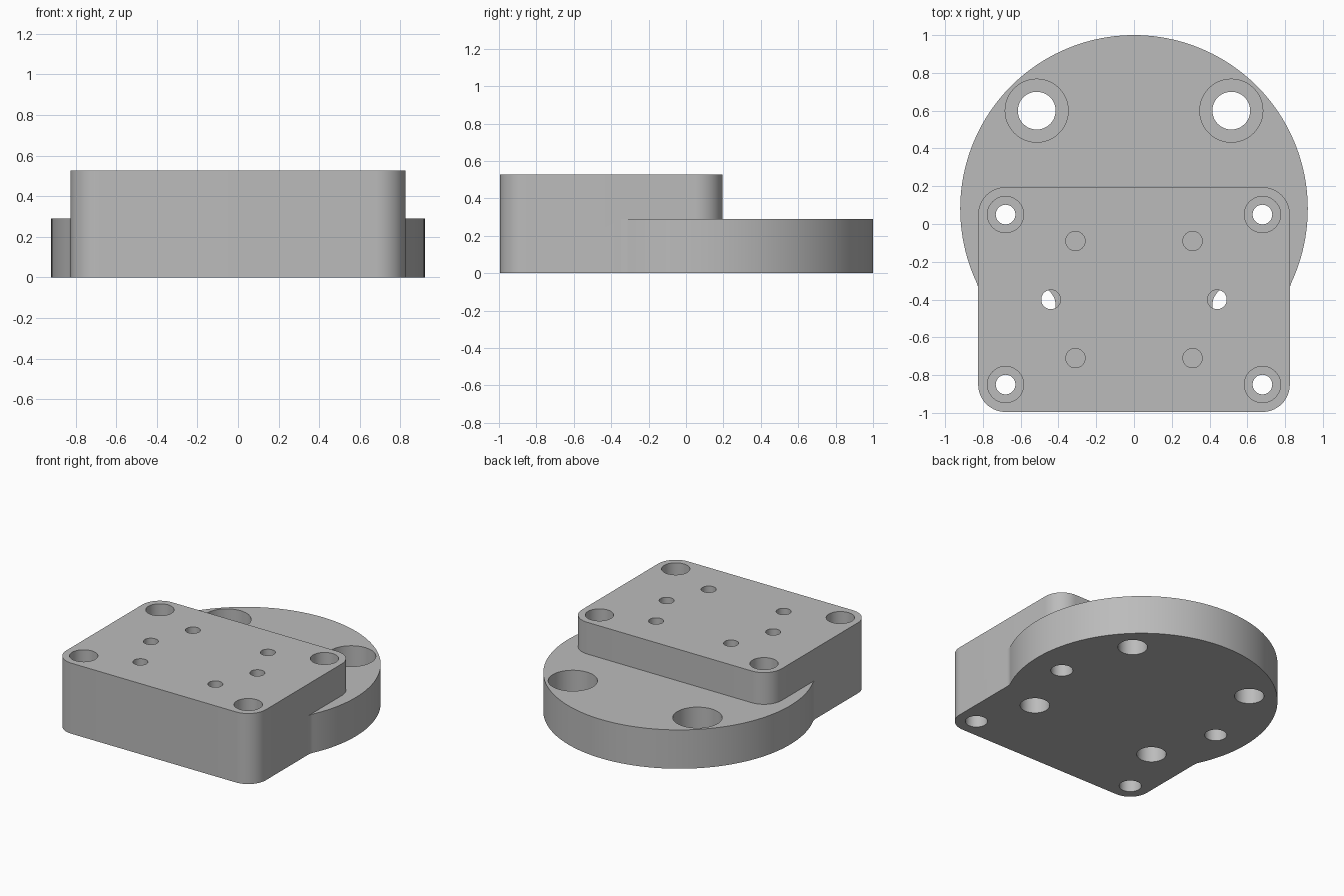
import bpy, bmesh, math

cube = bpy.data.objects.get("Cube")
if cube:
    bpy.data.objects.remove(cube, do_unlink=True)

PLATE_TOP, BASE_TOP = 0.527, 0.29
DISC_Y, DISC_R = 0.08, 0.92
HALF_W, CORNER_R = 0.825, 0.145

grey = bpy.data.materials.new("plain grey")
grey.use_nodes = True
colour = (0.5, 0.5, 0.5, 1)
grey.diffuse_color = colour
grey.node_tree.nodes["Principled BSDF"].inputs["Base Color"].default_value = colour


def arc(cx, cy, r, start, end, n):
    """Points along an arc, angles in degrees."""
    angles = [math.radians(start + (end - start) * i / n) for i in range(n + 1)]
    return [(cx + r * math.cos(a), cy + r * math.sin(a)) for a in angles]


def finish(name, bm):
    bmesh.ops.recalc_face_normals(bm, faces=bm.faces)
    mesh = bpy.data.meshes.new(name)
    bm.to_mesh(mesh)
    bm.free()
    mesh.materials.append(grey)
    obj = bpy.data.objects.new(name, mesh)
    bpy.context.collection.objects.link(obj)
    return obj


def prism(name, outline, height):
    """Extrude a closed outline up from the ground."""
    bm = bmesh.new()
    face = bm.faces.new([bm.verts.new((x, y, 0)) for x, y in outline])
    top = bmesh.ops.extrude_face_region(bm, geom=[face])["geom"]
    verts = [v for v in top if isinstance(v, bmesh.types.BMVert)]
    bmesh.ops.translate(bm, verts=verts, vec=(0, 0, height))
    return finish(name, bm)


def stepped_cutter(x, y, steps, n=48):
    """Turned cutter: (radius, z) pairs from bottom to top."""
    bm = bmesh.new()
    rings = [[bm.verts.new((px, py, z)) for px, py in arc(x, y, r, 0, 360, n)[:-1]]
             for r, z in steps]
    for low, high in zip(rings, rings[1:]):
        for i in range(n):
            j = (i + 1) % n
            bm.faces.new((low[i], low[j], high[j], high[i]))
    bm.faces.new(rings[0])
    bm.faces.new(rings[-1])
    cutter = finish("hole_cutter", bm)
    cutter.hide_render = True
    return cutter


def combine(body, other, operation):
    mod = body.modifiers.new("combine", 'BOOLEAN')
    mod.operation, mod.solver, mod.object = operation, 'EXACT', other
    bpy.context.view_layer.objects.active = body
    bpy.ops.object.modifier_apply(modifier=mod.name)
    bpy.data.objects.remove(other, do_unlink=True)


# Raised rectangular plate with rounded corners
hx, hy = HALF_W - CORNER_R, 0.05
corners = [(hx, hy, 0), (-hx, hy, 90), (-hx, -0.85, 180), (hx, -0.85, 270)]
outline = [p for x, y, a in corners for p in arc(x, y, CORNER_R, a, a + 90, 14)]
body = prism("mounting_block", outline, PLATE_TOP)

# Round base, blended into the plate sides by small fillets
fillet = 0.1
fx = HALF_W + fillet
drop = math.sqrt((DISC_R + fillet) ** 2 - fx ** 2)
angle = math.degrees(math.atan2(drop, fx))
blend = [(HALF_W - 0.05, DISC_Y - drop)] + arc(fx, DISC_Y - drop, fillet, 179, 180 - angle, 6)
rim = arc(0, DISC_Y, DISC_R, -angle, 180 + angle, 110)[1:-1]
outline = blend + rim + [(-x, y) for x, y in reversed(blend)]
combine(body, prism("round_base", outline, BASE_TOP), 'UNION')

LOW, HIGH = -0.1, 0.7
cutters = []
for side in (-1, 1):
    # Large counterbored holes in the round base
    cutters.append((side * 0.515, 0.6, [(0.1, LOW), (0.1, 0.12), (0.167, 0.12), (0.167, HIGH)]))
    # Matching bores in the underside
    cutters.append((side * 0.515, -0.43, [(0.1, LOW), (0.1, BASE_TOP)]))
    # Corner screw holes, widened at both ends
    for y in (hy, -0.85):
        cutters.append((side * hx, y, [(0.075, LOW), (0.075, 0.15), (0.052, 0.15),
                                       (0.052, 0.33), (0.096, 0.33), (0.096, HIGH)]))
    # Small holes in the top of the plate
    for x, y in ((0.31, -0.09), (0.44, -0.4), (0.31, -0.71)):
        cutters.append((side * x, y, [(0.051, 0.26), (0.051, HIGH)]))

for x, y, steps in cutters:
    combine(body, stepped_cutter(x, y, steps), 'DIFFERENCE')

bpy.ops.object.select_all(action='DESELECT')
body.select_set(True)
bpy.context.view_layer.objects.active = body
bpy.ops.object.shade_smooth_by_angle(angle=math.radians(30))
